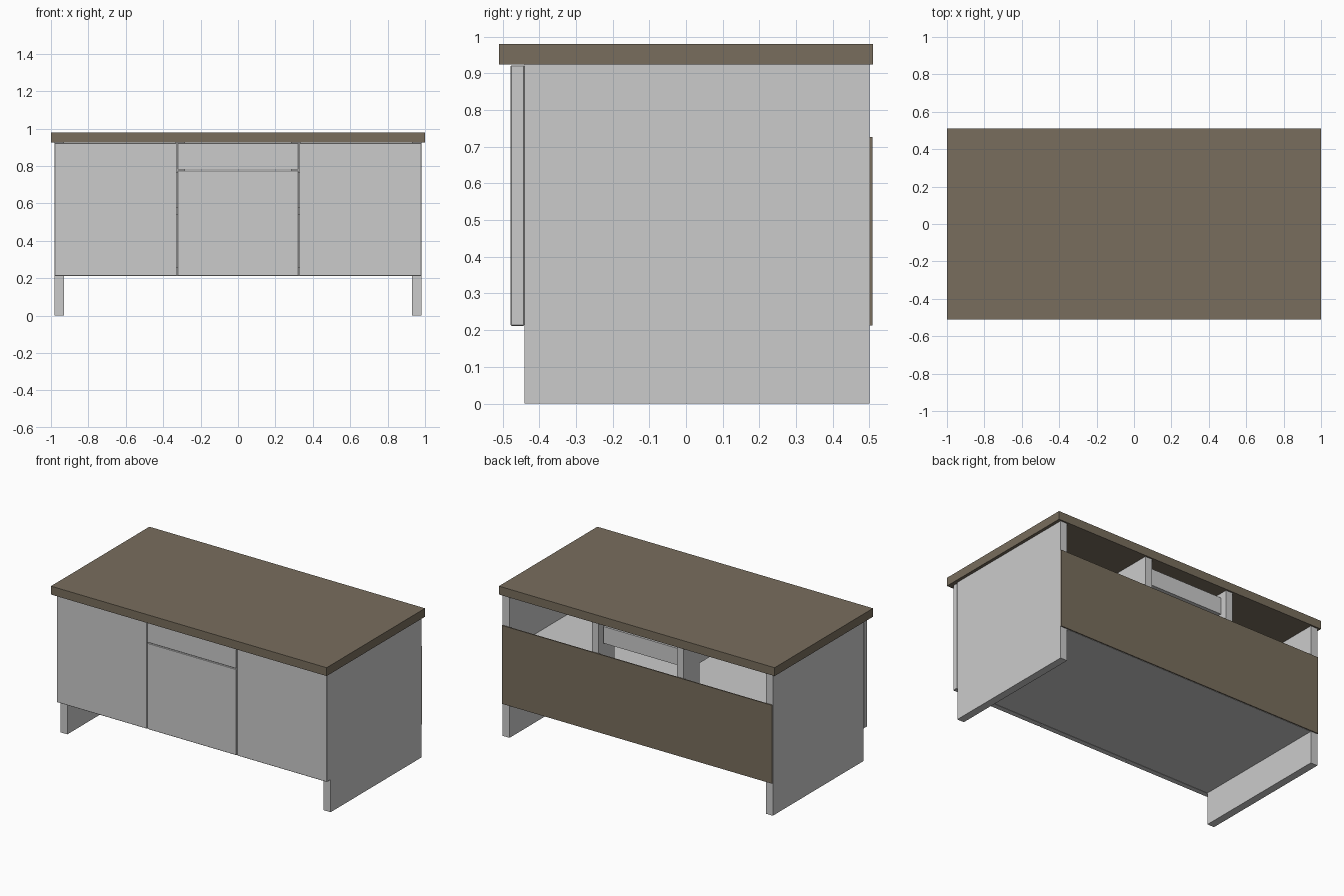
import bpy
import bmesh

if "Cube" in bpy.data.objects:
    bpy.data.objects.remove(bpy.data.objects["Cube"])


def box(name, x, y, z, mat=None, bevel=0):
    """Box from (min, max) ranges on each axis."""
    bm = bmesh.new()
    bmesh.ops.create_cube(bm, size=1)
    for v in bm.verts:
        v.co = [r[0] if c < 0 else r[1] for c, r in zip(v.co, (x, y, z))]
    mesh = bpy.data.meshes.new(name)
    bm.to_mesh(mesh)
    bm.free()
    obj = bpy.data.objects.new(name, mesh)
    bpy.context.collection.objects.link(obj)
    if mat:
        mesh.materials.append(mat)
    if bevel:
        mod = obj.modifiers.new("edge_bevel", 'BEVEL')
        mod.width = bevel
        mod.segments = 1
    return obj


def divider(name, x0, x1):
    """Upside-down L panel: drawer rail on top, post at the back."""
    profile = [(-0.44, 0.925), (-0.44, 0.765), (0.335, 0.765),
               (0.335, 0.26), (0.5, 0.26), (0.5, 0.925)]
    bm = bmesh.new()
    face = bm.faces.new([bm.verts.new((x0, y, z)) for y, z in profile])
    ext = bmesh.ops.extrude_face_region(bm, geom=[face])
    moved = [e for e in ext["geom"] if isinstance(e, bmesh.types.BMVert)]
    bmesh.ops.translate(bm, verts=moved, vec=(x1 - x0, 0, 0))
    bmesh.ops.recalc_face_normals(bm, faces=bm.faces)
    mesh = bpy.data.meshes.new(name)
    bm.to_mesh(mesh)
    bm.free()
    bpy.context.collection.objects.link(bpy.data.objects.new(name, mesh))


wood = bpy.data.materials.new("brown_wood")
wood.diffuse_color = (0.19, 0.155, 0.11, 1)
wood.use_nodes = True
wood.node_tree.nodes["Principled BSDF"].inputs["Base Color"].default_value = wood.diffuse_color

# Worktop and modesty panel
box("worktop", (-1, 1), (-0.51, 0.51), (0.925, 0.98), wood)
box("back_panel", (-0.98, 0.98), (0.501, 0.508), (0.213, 0.727), wood)

# Side panels, dividers and side doors
for side, s in (("left", -1), ("right", 1)):
    box(side + "_side_panel", sorted((s * 0.93, s * 0.98)), (-0.44, 0.5), (0, 0.925))
    box(side + "_door", sorted((s * 0.3275, s * 0.98)), (-0.478, -0.441),
        (0.212, 0.922), bevel=0.002)
    divider(side + "_divider", *sorted((s * 0.283, s * 0.333)))

# Centre door and drawer front
box("centre_door", (-0.324, 0.324), (-0.478, -0.441), (0.212, 0.776), bevel=0.002)
box("drawer_front", (-0.324, 0.324), (-0.478, -0.441), (0.78, 0.922), bevel=0.002)

# Cabinet floor and inner shelf
box("cabinet_floor", (-0.93, 0.93), (-0.44, 0.5), (0.212, 0.26))
box("shelf", (-0.93, 0.93), (-0.44, 0.5), (0.54, 0.58))

# Drawer box behind the drawer front
box("drawer_bottom", (-0.278, 0.278), (-0.44, 0.46), (0.78, 0.795))
box("drawer_back", (-0.278, 0.278), (0.445, 0.46), (0.795, 0.89))
for side, s in (("left", -1), ("right", 1)):
    box(side + "_drawer_side", sorted((s * 0.263, s * 0.278)), (-0.44, 0.445), (0.795, 0.89))
